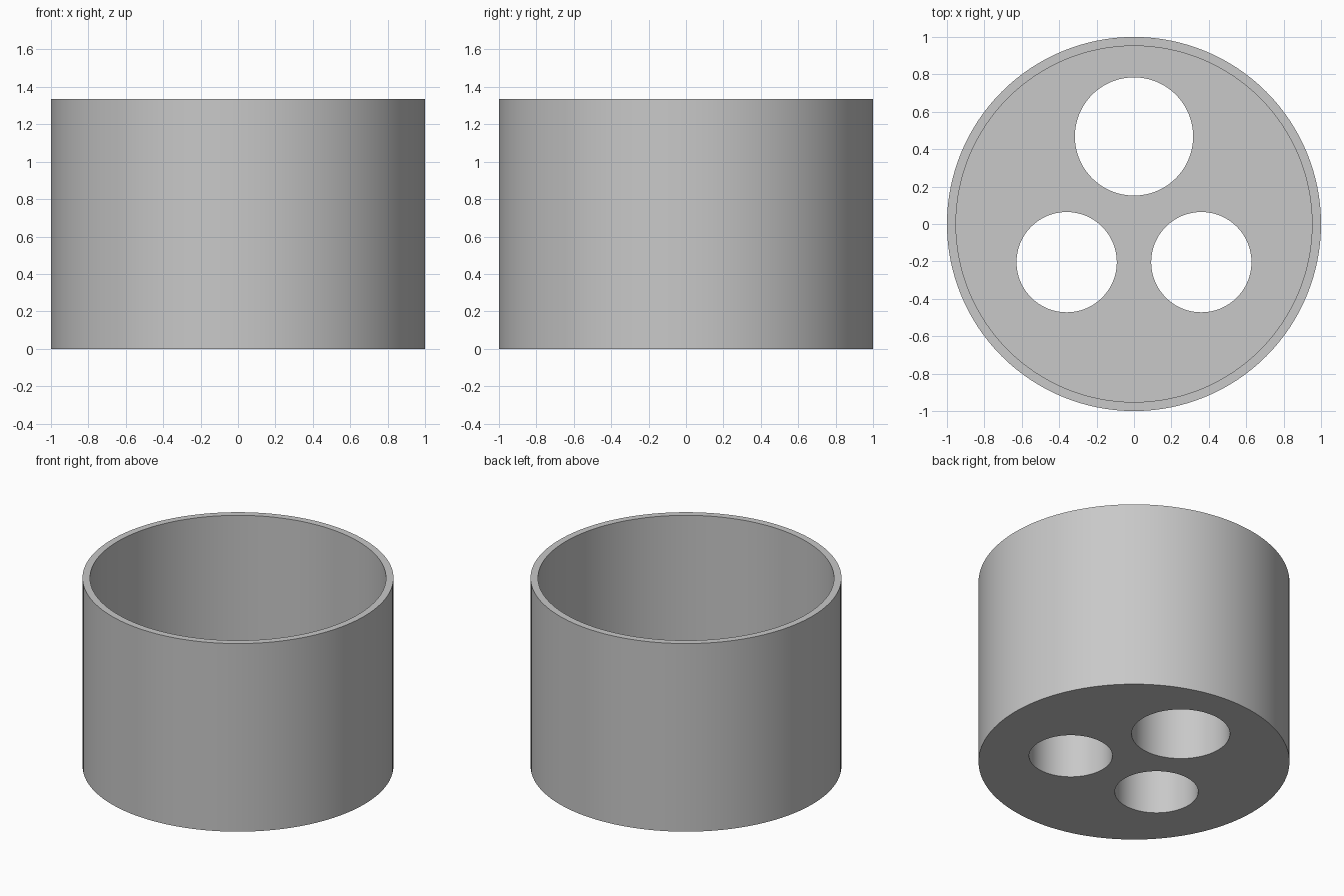
import bpy
import math

cube = bpy.data.objects.get("Cube")
if cube:
    bpy.data.objects.remove(cube, do_unlink=True)

HEIGHT = 1.335
FLOOR = 0.39
INNER_RADIUS = 0.952
# Through holes: x, y, radius
HOLES = [(0, 0.468, 0.316), (-0.36, -0.204, 0.268), (0.36, -0.204, 0.268)]

grey = bpy.data.materials.new("plain grey")
grey.use_nodes = True
colour = (0.58, 0.58, 0.58, 1)
grey.diffuse_color = colour
grey.node_tree.nodes["Principled BSDF"].inputs["Base Color"].default_value = colour


def cylinder(name, x, y, radius, bottom, top):
    bpy.ops.mesh.primitive_cylinder_add(
        vertices=128, radius=radius, depth=top - bottom,
        location=(x, y, (bottom + top) / 2))
    obj = bpy.context.object
    obj.name = name
    obj.data.materials.append(grey)
    return obj


# Solid outer body
body = cylinder("cup_body", 0, 0, 1, 0, HEIGHT)

# Open cavity above the thick floor, then the holes through the floor
cutters = [cylinder("cavity_cutter", 0, 0, INNER_RADIUS, FLOOR, HEIGHT + 0.2)]
for x, y, radius in HOLES:
    cutters.append(cylinder("hole_cutter", x, y, radius, -0.2, FLOOR + 0.2))

bpy.ops.object.select_all(action="DESELECT")
body.select_set(True)
bpy.context.view_layer.objects.active = body
for cutter in cutters:
    cut = body.modifiers.new(cutter.name, "BOOLEAN")
    cut.operation = "DIFFERENCE"
    cut.solver = "EXACT"
    cut.object = cutter
    bpy.ops.object.modifier_apply(modifier=cut.name)
for cutter in cutters:
    bpy.data.objects.remove(cutter, do_unlink=True)

# Smooth walls with crisp rims
bpy.ops.object.shade_smooth_by_angle(angle=math.radians(30))
